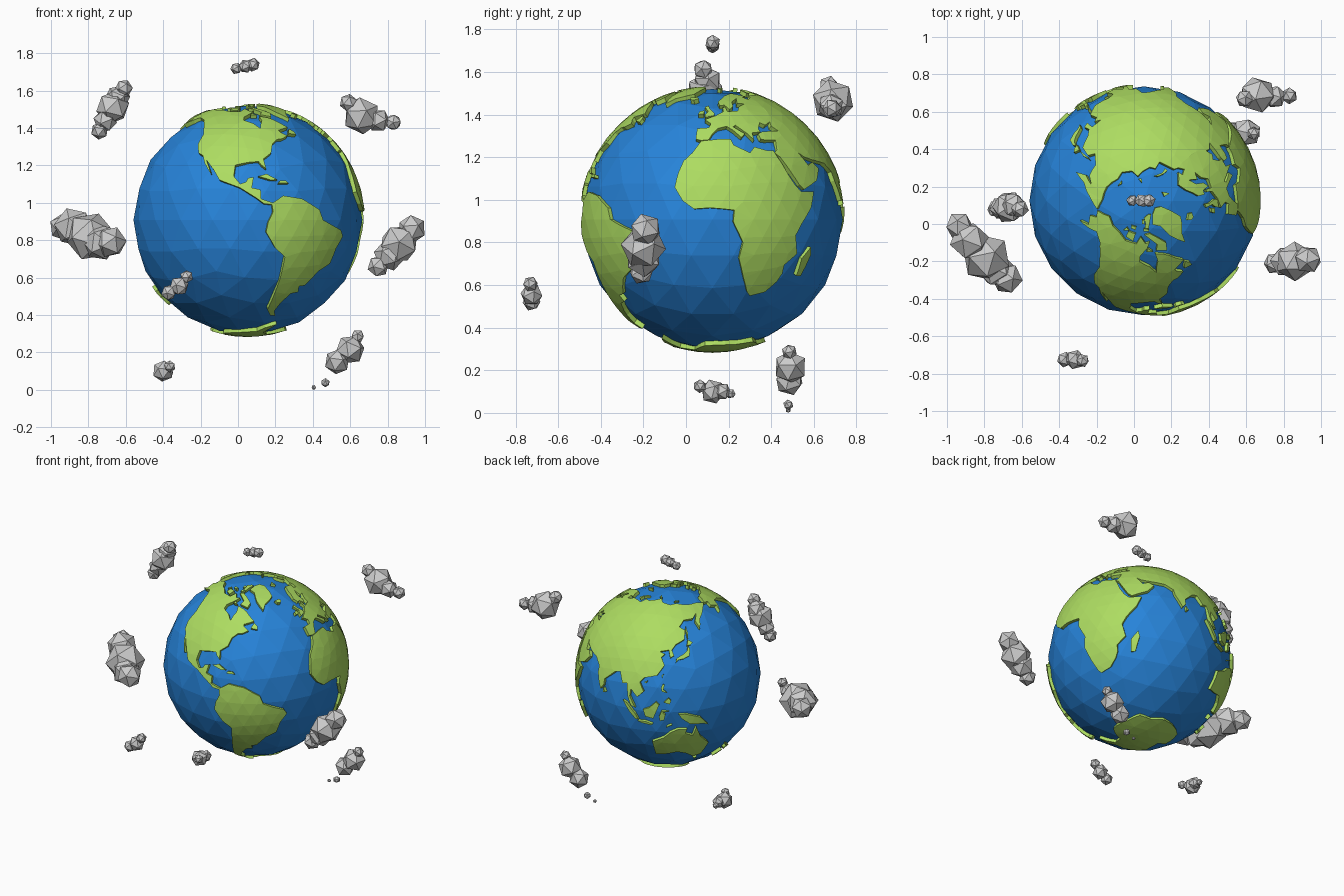
import bpy, bmesh, random
from math import sin, cos, radians, ceil
from mathutils import Vector, Matrix, Euler
from mathutils.geometry import delaunay_2d_cdt

random.seed(4)
CENTER = Vector((0.053, 0.124, 0.908))
R_SEA, R_LAND, R_BASE = 0.612, 0.626, 0.588


def material(name, rgb):
    m = bpy.data.materials.new(name)
    m.diffuse_color = (*rgb, 1)
    return m


def add_object(name, bm, mat=None):
    me = bpy.data.meshes.new(name)
    bm.to_mesh(me)
    bm.free()
    ob = bpy.data.objects.new(name, me)
    bpy.context.collection.objects.link(ob)
    if mat:
        me.materials.append(mat)
    return ob


blue = material("sea_blue", (0.02, 0.23, 0.70))
green = material("land_green", (0.42, 0.72, 0.12))

# ocean ball
bm = bmesh.new()
bmesh.ops.create_icosphere(bm, subdivisions=3, radius=R_SEA)
add_object("ocean", bm, blue).location = CENTER

# evenly spread directions used as interior points of the land sheets
bm = bmesh.new()
bmesh.ops.create_icosphere(bm, subdivisions=4, radius=1)
SPREAD = [v.co.normalized() for v in bm.verts]
bm.free()


def direction(lon, lat):
    a, b = radians(lon), radians(lat)
    return Vector((cos(b) * cos(a), cos(b) * sin(a), sin(b)))


def land(name, outline):
    """Raised slab on the globe from a (longitude, latitude) outline."""
    rim = []
    for (a, b), (c, d) in zip(outline, outline[1:] + outline[:1]):
        c += 360 * round((a - c) / 360)
        n = max(1, ceil((direction(a, b) - direction(c, d)).length / 0.1))
        rim += [direction(a + (c - a) * i / n, b + (d - b) * i / n) for i in range(n)]
    mid = sum(rim, Vector()).normalized()
    u = mid.orthogonal().normalized()
    v = mid.cross(u)
    pts = rim + [p for p in SPREAD if p.dot(mid) > 0.3]
    flat = [Vector((p.dot(u), p.dot(v))) / p.dot(mid) for p in pts]
    co, _, faces, *_ = delaunay_2d_cdt(flat, [], [list(range(len(rim)))], 1, 1e-5)
    bm = bmesh.new()
    verts = [bm.verts.new((mid + u * p.x + v * p.y).normalized() * R_BASE) for p in co]
    for f in faces:
        bm.faces.new([verts[i] for i in f])
    bmesh.ops.delete(bm, geom=[w for w in bm.verts if not w.link_faces], context='VERTS')
    out = bmesh.ops.extrude_face_region(bm, geom=bm.faces[:], use_keep_orig=True)
    for w in out["geom"]:
        if isinstance(w, bmesh.types.BMVert):
            w.co *= R_LAND / R_BASE
    bmesh.ops.recalc_face_normals(bm, faces=bm.faces[:])
    add_object(name, bm, green).location = CENTER


# continents
land("africa", [(-6, 36), (3, 37), (10, 37), (11, 34), (19, 30), (22, 33), (29, 31), (32.5, 31),
    (32.5, 30), (35, 25), (37, 20), (40, 15), (43, 12), (51, 12), (48, 5), (42, -2), (39, -7),
    (41, -15), (35, -20), (35, -24), (33, -28), (28, -33), (20, -35), (18, -33), (15, -26),
    (12, -17), (13.5, -10), (9, -1), (9.5, 4), (5, 4.5), (-1, 5), (-8, 4.5), (-13, 8),
    (-17, 14), (-16, 20), (-14, 26), (-10, 30)])
land("europe", [(-9, 37), (-9, 43), (-2, 43.5), (-1, 46), (-5, 48.5), (2, 51), (8, 54), (8, 57),
    (10.5, 57.5), (11, 54), (19, 54.5), (22, 58), (29, 60), (22, 60.5), (25, 65), (18, 62),
    (17, 58), (13, 55.5), (10, 59), (6, 58.5), (5, 62), (14, 68), (25, 71), (40, 67.5),
    (34, 66.5), (38, 64), (44, 66), (46, 68), (41.5, 41.5), (38, 44.5), (39, 47), (34, 45),
    (31, 46.5), (28, 43), (28.5, 41), (23, 40.5), (23, 36.5), (20, 40), (14, 45), (12.5, 44),
    (18.5, 40), (16, 38), (12, 42), (8.5, 44.3), (3.2, 43), (0, 40), (-2, 36.7), (-6, 36.3)])
land("asia", [(46, 68), (60, 69), (68, 69), (70, 73), (80, 73), (104, 77.5), (112, 74),
    (128, 72), (140, 73), (160, 70), (178, 69), (190, 66), (178, 63), (170, 60), (163, 57.5),
    (157, 51), (156, 57), (163, 62), (155, 59), (143, 59), (136, 54.5), (141, 52), (139, 46),
    (131, 43), (127.5, 39.5), (129, 36), (126, 34.5), (125, 39.5), (118, 38.5), (122, 37),
    (119.5, 35), (122, 30), (117, 23.5), (108.5, 21.5), (106, 18.5), (109, 13), (105, 9),
    (100.5, 13.5), (100, 9), (104, 2), (101, 3), (98.5, 9), (97.5, 16.5), (94, 16), (91, 22.5),
    (87, 21.5), (80, 15), (80, 11), (77.5, 8), (73, 17), (72.5, 21), (67, 25), (57, 26.5),
    (51, 28), (48, 30), (52, 24), (56, 25.5), (59.5, 22.5), (55, 17), (45, 13), (42.5, 15),
    (39, 21), (35, 28), (32.5, 30), (34.5, 31.5), (36, 36.5), (30, 36.5), (27, 37), (26.5, 40),
    (30, 41.2), (36, 41.5), (41.5, 41.5)])
land("north_america", [(-168, 66), (-156, 71), (-141, 70), (-128, 70), (-115, 68), (-100, 68),
    (-95, 72), (-88, 68.5), (-82, 69), (-86, 66), (-94, 61.5), (-94, 58.5), (-85, 55.5),
    (-82, 53), (-80, 51.5), (-79, 55), (-77, 58), (-78, 62.5), (-70, 61), (-65, 59), (-61, 56),
    (-56, 52.5), (-66, 50), (-65, 48.5), (-61, 46), (-66, 44), (-70, 43.5), (-74, 40.5),
    (-76, 35), (-81, 31.5), (-80, 26), (-82.5, 28), (-84, 30), (-90, 29.5), (-97, 28),
    (-97.5, 22), (-94, 18), (-91, 19), (-90, 21), (-87, 21.5), (-88, 16), (-83.5, 15),
    (-83.5, 10.5), (-80, 9.3), (-77.5, 8.5), (-78, 7.5), (-82, 8), (-86, 11), (-94, 16),
    (-105, 20), (-109, 25.5), (-114.5, 31), (-112, 27), (-110, 23), (-115, 29), (-117.5, 33.5),
    (-121, 35), (-124, 40), (-124, 47.5), (-130, 54.5), (-137, 59), (-147, 61), (-153, 58.5),
    (-163, 55), (-157, 59), (-165, 61.5), (-161, 64.5)])
land("south_america", [(-77.5, 8.5), (-72, 12), (-62, 10.5), (-52, 5), (-50, 0), (-44, -2.5),
    (-37, -5), (-35, -8), (-39, -14), (-41, -22), (-48, -26), (-54, -34), (-58, -34.5),
    (-57, -38), (-62, -39), (-65, -43), (-67, -46), (-69, -51), (-66, -55), (-71, -54.5),
    (-75, -50), (-73.5, -42), (-71.5, -30), (-70.5, -18.5), (-76, -14), (-81, -6), (-80, -1),
    (-77.5, 4), (-78, 7.5)])
land("australia", [(114, -22), (122, -18), (126, -14), (131, -11.5), (136.5, -12), (135.5, -15),
    (140.5, -17.5), (142.5, -11), (146, -19), (153, -26), (150, -37), (144, -38.5), (138, -34),
    (131, -31.5), (124, -33.5), (115.5, -34.5)])
land("antarctica", [(-57, -63), (-62, -74), (-40, -78), (-25, -75), (-10, -71), (30, -69.5),
    (50, -66.5), (70, -69), (90, -66.5), (115, -66.5), (140, -66.5), (160, -70), (170, -72),
    (165, -78), (195, -78), (215, -75), (250, -74), (285, -72), (292, -67)])

# northern islands
land("greenland", [(-45, 60), (-40, 65), (-23, 70), (-20, 76), (-18, 81), (-32, 83.5),
    (-58, 82), (-70, 77.5), (-57, 75), (-53, 68)])
land("baffin_island", [(-65, 62), (-62, 66), (-70, 70.5), (-80, 73.5), (-89, 73), (-78, 69.5),
    (-73, 67), (-76, 64)])
land("ellesmere_island", [(-76, 78.5), (-62, 82.5), (-72, 83), (-90, 81.5), (-86, 79),
    (-88, 76.5), (-80, 76)])
land("victoria_island", [(-105, 69), (-104, 73), (-117, 73), (-117, 70)])
land("banks_island", [(-125, 72), (-123, 74.3), (-117, 73.5)])
land("melville_island", [(-115, 75), (-106, 75), (-106, 76.5), (-117, 76.3)])
land("devon_island", [(-80, 74.7), (-91, 74.7), (-90, 76.3), (-81, 75.6)])
land("axel_island", [(-96, 80.5), (-89, 80.5), (-88, 78.5), (-95, 78.5)])
land("southampton_island", [(-80, 63.8), (-87, 64), (-85, 65.8)])
land("svalbard", [(16, 76.7), (21, 78.5), (26, 80), (12, 79.7)])
land("novaya_zemlya", [(52, 71), (57, 70.7), (57, 73.5), (68, 76.7), (60, 76), (54, 73.5)])
land("severnaya_zemlya", [(96, 79), (104, 78.8), (96, 81)])
land("new_siberian_islands", [(138, 75), (150, 75), (142, 76)])
land("iceland", [(-22, 64), (-18, 63.4), (-14, 65), (-16, 66.4), (-24, 66)])
land("britain", [(-5, 50), (1, 51), (1.5, 52.7), (-2, 56), (-3, 58.6), (-6, 57.5), (-3, 54), (-5, 52)])
land("ireland", [(-10, 52), (-6, 52.2), (-6, 54.8), (-9.5, 54)])
land("newfoundland", [(-59, 47.7), (-53, 46.8), (-53, 49), (-56, 51.3)])

# southern and tropical islands
land("cuba", [(-84.5, 22), (-80, 23.2), (-74.5, 20.2), (-78, 20)])
land("hispaniola", [(-74, 18.3), (-68.5, 18.3), (-70, 19.8), (-73, 19.8)])
land("madagascar", [(44, -25), (47, -25), (50, -15.5), (49, -12), (44.5, -17)])
land("sri_lanka", [(80, 6.2), (81.7, 7), (80, 9.6)])
land("sumatra", [(95.5, 5.5), (98, 4.5), (104, -2), (106, -5.8), (104, -5.5), (100, -1)])
land("java", [(105.5, -6.7), (110.5, -6.5), (115, -8), (114, -8.8), (108, -7.8)])
land("borneo", [(109, 1.5), (113, 3.2), (117, 7), (119, 5), (117, 0), (115.5, -4), (110.5, -3)])
land("sulawesi", [(119.5, -5.3), (119, -2.5), (120.5, 1.2), (125, 1.3), (121, 0.2), (123, -1), (122, -5)])
land("new_guinea", [(131, -1), (135, -1), (138, -1.8), (145, -4.3), (150.5, -10.5), (146, -8.8),
    (143, -9), (138, -8), (133, -4)])
land("luzon", [(120, 16), (121, 18.5), (122.3, 18), (121.6, 15), (124, 13), (120.7, 13.8)])
land("mindanao", [(122, 7), (125.5, 5.8), (126.4, 8), (125, 9.8)])
land("timor", [(123.5, -10.2), (127, -8.4), (125, -8.8)])
land("taiwan", [(120.5, 22.2), (121.8, 25), (120.2, 23.8)])
land("hainan", [(108.7, 19), (110.2, 18.3), (111, 20)])
land("japan", [(130, 31.5), (132, 33.2), (136, 33.7), (140.7, 35.2), (142, 39.5), (141, 41.4),
    (139.5, 38.5), (136.5, 36.8), (130.8, 34.2)])
land("hokkaido", [(140, 41.6), (143.3, 42), (145.4, 43.3), (141.8, 45.4)])
land("sakhalin", [(142, 46), (143.5, 49.5), (143, 54.2), (142, 52)])
land("tasmania", [(144.8, -40.8), (148.2, -41), (147, -43.6)])
land("new_zealand_north", [(173, -34.6), (178.5, -37.8), (175.5, -41.6), (174, -39.4), (175, -37.5)])
land("new_zealand_south", [(172.8, -40.6), (174.2, -41.8), (170.8, -45.8), (168.3, -46.6), (166.6, -45.8)])


# drifting rocks: overlapping 20-sided lumps given as (x, y, z, radius)
def rock(name, *lumps):
    bm = bmesh.new()
    for x, y, z, r in lumps:
        turn = Euler([random.uniform(0, 6.28) for _ in range(3)]).to_matrix().to_4x4()
        bmesh.ops.create_icosphere(bm, subdivisions=1, radius=r * 1.07,
                                   matrix=Matrix.Translation((x, y, z)) @ turn)
    add_object(name, bm)


rock("rock_upper_left", (-0.61, 0.08, 1.612, 0.045), (-0.645, 0.10, 1.56, 0.065),
     (-0.67, 0.09, 1.51, 0.085), (-0.71, 0.085, 1.44, 0.06), (-0.74, 0.08, 1.385, 0.045))
rock("rock_top", (0.08, 0.125, 1.738, 0.035), (0.04, 0.125, 1.73, 0.035), (-0.01, 0.125, 1.718, 0.03))
rock("rock_upper_right", (0.59, 0.67, 1.535, 0.045), (0.66, 0.69, 1.465, 0.095),
     (0.75, 0.68, 1.44, 0.06), (0.83, 0.685, 1.43, 0.042))
rock("rock_left", (-0.935, -0.01, 0.87, 0.07), (-0.88, -0.09, 0.87, 0.10),
     (-0.79, -0.18, 0.82, 0.125), (-0.74, -0.24, 0.79, 0.095), (-0.68, -0.29, 0.79, 0.08))
rock("rock_right", (0.93, -0.19, 0.86, 0.072), (0.86, -0.20, 0.78, 0.10),
     (0.81, -0.20, 0.72, 0.08), (0.75, -0.21, 0.66, 0.055))
rock("rock_front", (-0.275, -0.73, 0.605, 0.034), (-0.315, -0.725, 0.555, 0.05),
     (-0.37, -0.725, 0.52, 0.04))
rock("rock_lower_left", (-0.365, 0.065, 0.125, 0.03), (-0.40, 0.125, 0.10, 0.055),
     (-0.385, 0.17, 0.10, 0.04), (-0.39, 0.21, 0.09, 0.022))
rock("rock_lower_right", (0.64, 0.485, 0.287, 0.034), (0.60, 0.49, 0.215, 0.075),
     (0.53, 0.485, 0.15, 0.065))
rock("rock_chips", (0.467, 0.48, 0.038, 0.023), (0.405, 0.48, 0.013, 0.012))
